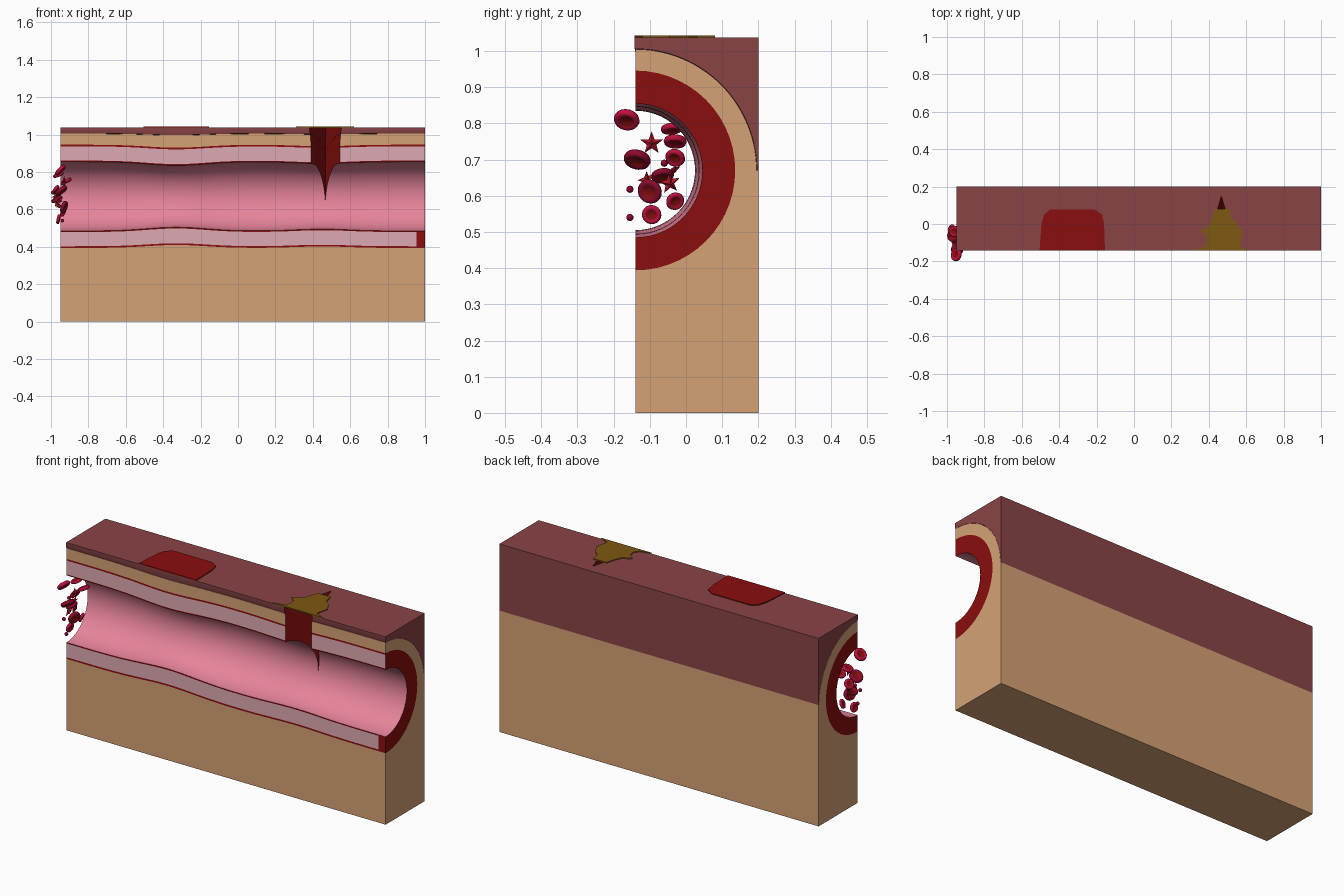
import bpy, bmesh, math, random
from mathutils import Vector, Euler

if "Cube" in bpy.data.objects:
    bpy.data.objects.remove(bpy.data.objects["Cube"])

random.seed(4)
CY, CZ = -0.14, 0.67          # axis of the vessel, on the front cut plane
X0, X1 = -0.95, 1.0


def mat(name, r, g, b):
    m = bpy.data.materials.new(name)
    lin = [((c / 255 + 0.055) / 1.055) ** 2.4 for c in (r, g, b)]
    m.diffuse_color = (*lin, 1)
    m.use_nodes = True
    m.node_tree.nodes["Principled BSDF"].inputs["Base Color"].default_value = m.diffuse_color
    return m


BROWN = mat("brown_tissue", 138, 68, 70)
TAN = mat("tan_tissue", 214, 162, 118)
PINK = mat("lining_pink", 232, 132, 155)
PALE = mat("pale_wall_cut", 222, 170, 180)
RED = mat("deep_red", 138, 14, 14)
OLIVE = mat("olive", 126, 89, 17)
CRIMSON = mat("cell_crimson", 190, 16, 62)
DARK = mat("cell_dark", 140, 10, 45)
SCARLET = mat("star_red", 190, 22, 45)


def finish(name, bm, mats, smooth=30):
    bmesh.ops.recalc_face_normals(bm, faces=bm.faces)
    me = bpy.data.meshes.new(name)
    bm.to_mesh(me)
    bm.free()
    ob = bpy.data.objects.new(name, me)
    bpy.context.collection.objects.link(ob)
    for m in mats:
        me.materials.append(m)
    bpy.ops.object.select_all(action='DESELECT')
    ob.select_set(True)
    bpy.context.view_layer.objects.active = ob
    if smooth:
        bpy.ops.object.shade_smooth_by_angle(angle=math.radians(smooth))
    return ob


def wave(x):
    # the vessel narrows slightly in two places
    return 0.02 * math.exp(-((x + 0.33) / 0.22) ** 2) + 0.01 * math.exp(-((x - 0.45) / 0.2) ** 2)


def arc(r, a0, a1, n=28):
    pts = []
    for i in range(n + 1):
        a = math.radians(a0 + (a1 - a0) * i / n)
        pts.append((CY + r * math.cos(a), CZ + r * math.sin(a)))
    return pts


def sweep(name, profile, mats, rule=None, n=44):
    bm = bmesh.new()
    rings = []
    for i in range(n + 1):
        x = X0 + (X1 - X0) * i / n
        rings.append([bm.verts.new((x, y, z)) for y, z in profile(wave(x))])
    k = len(rings[0])
    for a, b in zip(rings, rings[1:]):
        for j in range(k):
            bm.faces.new((a[j], a[(j + 1) % k], b[(j + 1) % k], b[j]))
    bm.faces.new(rings[0])
    bm.faces.new(rings[-1])
    bmesh.ops.recalc_face_normals(bm, faces=bm.faces)
    if rule:
        for f in bm.faces:
            f.material_index = rule(f)
    return finish(name, bm, mats)


def half_ring(r0, r1, s0, s1):
    return lambda d: arc(r0 - s0 * d, -90, 90) + arc(r1 - s1 * d, 90, -90)


def on_cut(f):
    return f.calc_center_median().y < CY + 0.0005


# tissue layers, from the outside in
brown = sweep("upper_tissue", lambda d: arc(0.336 - 0.4 * d, 90, 0)
              + [(0.2, CZ), (0.2, 1.038), (CY - 0.003, 1.038), (CY - 0.003, 1.012)], [BROWN, BROWN, RED])
tan = sweep("lower_tissue", lambda d: arc(0.335 - 0.4 * d, 90, 0) + [(0.2, CZ), (0.2, 0), (CY, 0)]
            + arc(0.276 - 0.8 * d, -90, 90), [TAN, TAN, RED])
sheath = sweep("outer_sheath", half_ring(0.267, 0.276, 0.8, 0.8), [RED, RED, RED])
wall = sweep("vessel_wall", half_ring(0.191, 0.267, 0.95, 0.8), [RED, PALE, RED],
             lambda f: int(on_cut(f) and not (f.calc_center_median().x > 0.97 and f.calc_center_median().z < CZ)))
lining = sweep("vessel_lining", half_ring(0.185, 0.191, 1, 0.95), [PINK, RED, RED],
               lambda f: int(on_cut(f) or abs(f.normal.x) > 0.9))

# wedge-shaped wound cut through every layer
bm = bmesh.new()
lev = []
for z in (1.1, 0.6):
    ay = 0.15 + (z - 1.04) * 0.293
    lev.append([bm.verts.new(p) for p in ((0.36, -0.2, z), (0.575, -0.2, z), (0.467, ay, z))])
for j in range(3):
    bm.faces.new((lev[0][j], lev[0][(j + 1) % 3], lev[1][(j + 1) % 3], lev[1][j]))
for ring in lev:
    bm.faces.new(ring)
bmesh.ops.triangulate(bm, faces=bm.faces)
for f in bm.faces:
    f.material_index = 2
cutter = finish("wound_cutter", bm, [RED] * 3, 0)
cutter.hide_render = True
for ob in (brown, tan, sheath, wall, lining):
    bpy.context.view_layer.objects.active = ob
    md = ob.modifiers.new("wound", 'BOOLEAN')
    md.operation = 'DIFFERENCE'
    md.solver = 'EXACT'
    md.object = cutter
    bpy.ops.object.modifier_apply(modifier=md.name)
bpy.data.objects.remove(cutter)


# thin coloured patches on the top surface
def plate(name, pts, m):
    bm = bmesh.new()
    f = bm.faces.new([bm.verts.new((x, y, 1.036)) for x, y in pts])
    ext = bmesh.ops.extrude_face_region(bm, geom=[f])
    bmesh.ops.translate(bm, vec=(0, 0, 0.007), verts=[v for v in ext["geom"] if isinstance(v, bmesh.types.BMVert)])
    finish(name, bm, [m], 0)


plate("red_patch", [(-0.505, -0.143), (-0.495, 0), (-0.48, 0.05), (-0.45, 0.077), (-0.21, 0.077),
                    (-0.17, 0.05), (-0.16, 0), (-0.155, -0.143)], RED)
plate("olive_patch", [(0.31, -0.143), (0.37, -0.125), (0.39, -0.1), (0.385, -0.065), (0.352, -0.035),
                      (0.40, -0.01), (0.42, 0.04), (0.43, 0.08), (0.51, 0.08), (0.52, 0.03), (0.55, 0.005),
                      (0.58, -0.045), (0.57, -0.09), (0.565, -0.12), (0.62, -0.143)], OLIVE)


# blood cells at the left opening
def place(bm, loc, tilt):
    e = Euler(tilt).to_matrix()
    for v in bm.verts:
        v.co = e @ v.co + Vector(loc)


def disc_cell(i, loc, r, tilt, m):
    prof = [(0.0, 0.1), (0.35, 0.12), (0.55, 0.22), (0.75, 0.3), (0.92, 0.22), (1.0, 0.0)]
    prof += [(a, -h) for a, h in reversed(prof[:-1])]
    bm = bmesh.new()
    n = 20
    rings = [[bm.verts.new((h * r, a * r * math.cos(2 * math.pi * k / n), a * r * math.sin(2 * math.pi * k / n)))
              for k in range(n)] for a, h in prof]
    for q, (a, b) in enumerate(zip(rings, rings[1:])):
        for k in range(n):
            f = bm.faces.new((a[k], a[(k + 1) % n], b[(k + 1) % n], b[k]))
            f.material_index = int(q in (0, 1, len(rings) - 2, len(rings) - 3))
    bmesh.ops.remove_doubles(bm, verts=bm.verts, dist=r * 0.01)
    place(bm, loc, tilt)
    finish(f"blood_cell_{i}", bm, [m, RED], 60)


def star_cell(i, loc, r, tilt):
    bm = bmesh.new()
    rim = []
    for k in range(10):
        a = math.pi / 2 + math.pi * k / 5
        q = r if k % 2 == 0 else r * 0.42
        rim.append(bm.verts.new((0, q * math.cos(a), q * math.sin(a))))
    for s in (-1, 1):
        c = bm.verts.new((s * r * 0.35, 0, 0))
        for k in range(10):
            bm.faces.new((c, rim[k], rim[(k + 1) % 10]))
    place(bm, loc, tilt)
    finish(f"star_cell_{i}", bm, [SCARLET], 0)


DISCS = [(-0.95, -0.164, 0.81, 0.036, 0.0, 0.75), (-0.945, -0.135, 0.70, 0.038, 0.2, 0.9),
         (-0.92, -0.03, 0.75, 0.032, 0.2, 1.1), (-0.975, -0.03, 0.705, 0.028, 0.3, 0.6),
         (-0.93, -0.10, 0.612, 0.035, 0.9, 0.3), (-0.96, -0.095, 0.548, 0.027, 0.2, 0.2),
         (-0.935, -0.03, 0.585, 0.026, 0.0, 0.4), (-0.97, -0.065, 0.655, 0.032, 0.7, 1.0),
         (-0.96, -0.04, 0.785, 0.03, 0.8, 1.2)]
for i, (x, y, z, r, t, u) in enumerate(DISCS):
    disc_cell(i, (x, y, z), r, (t, u, random.uniform(-0.4, 0.4)), (CRIMSON, DARK)[i % 3 == 1])

STARS = [(-0.93, -0.095, 0.745, 0.033), (-0.965, -0.045, 0.635, 0.032), (-0.955, -0.11, 0.645, 0.03),
         (-0.975, -0.035, 0.67, 0.024)]
for i, (x, y, z, r) in enumerate(STARS):
    star_cell(i, (x, y, z), r, (0.2 * i, 0.3 * i, 0.35 * i))

# small round platelets
for i, (x, y, z) in enumerate([(-0.955, -0.155, 0.618), (-0.94, -0.155, 0.54), (-0.99, -0.06, 0.69)]):
    bm = bmesh.new()
    bmesh.ops.create_uvsphere(bm, u_segments=12, v_segments=8, radius=0.01)
    place(bm, (x, y, z), (0, 0, 0))
    finish(f"platelet_{i}", bm, [DARK], 60)
